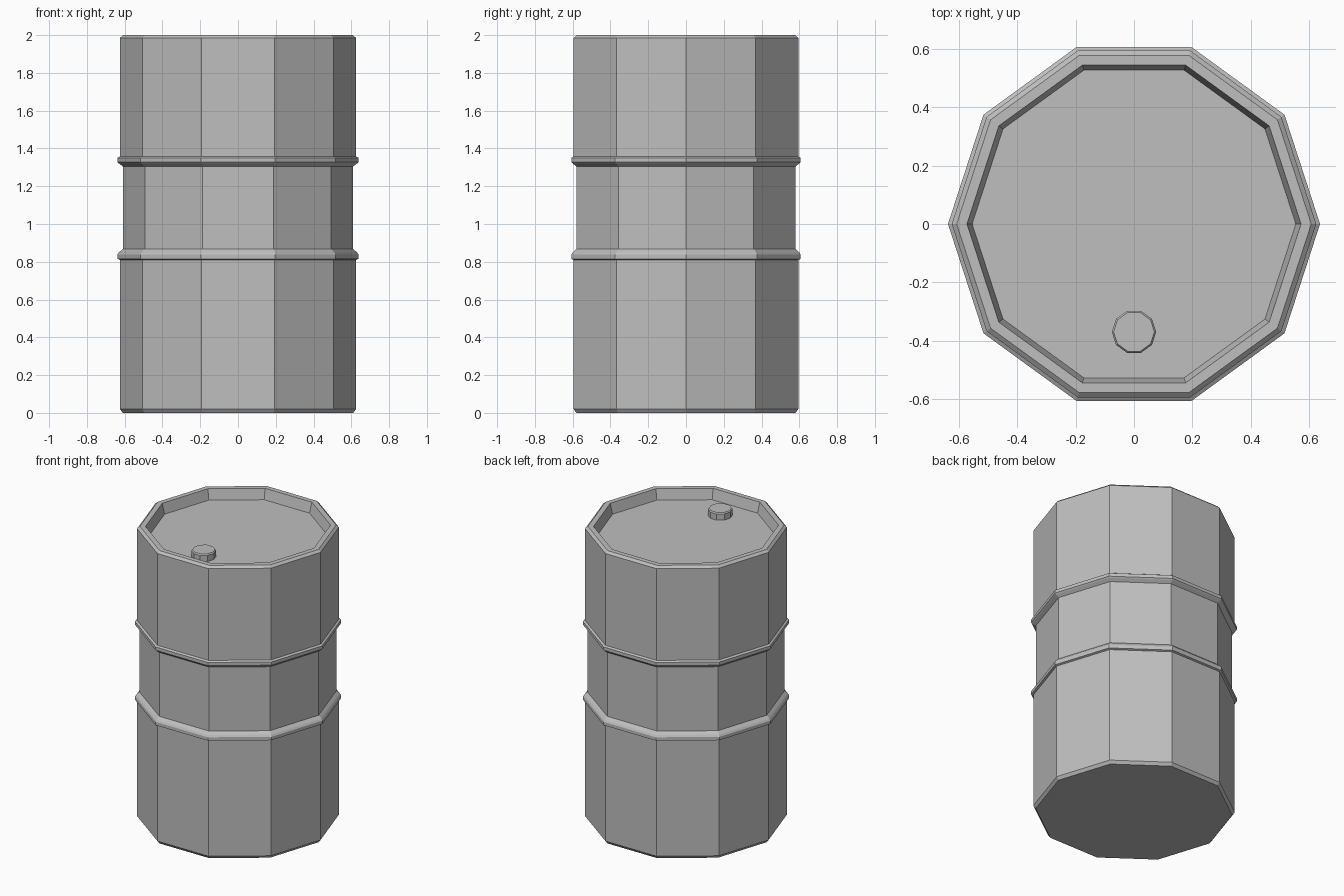
import bpy
import math

cube = bpy.data.objects.get("Cube")
if cube:
    bpy.data.objects.remove(cube, do_unlink=True)

SIDES = 10

steel = bpy.data.materials.new("grey_steel")
steel.use_nodes = True
GREY = (0.52, 0.52, 0.52, 1)
steel.diffuse_color = GREY
steel.node_tree.nodes["Principled BSDF"].inputs["Base Color"].default_value = GREY


def lathe(name, profile, centre=(0, 0, 0)):
    """Turn a (radius, height) profile, bottom to top, into a closed ten-sided solid."""
    verts = []
    for radius, z in profile:
        for i in range(SIDES):
            a = math.tau * i / SIDES
            verts.append((radius * math.cos(a), radius * math.sin(a), z))
    faces = [tuple(reversed(range(SIDES)))]
    for row in range(len(profile) - 1):
        low, high = row * SIDES, (row + 1) * SIDES
        for i in range(SIDES):
            j = (i + 1) % SIDES
            faces.append((low + i, low + j, high + j, high + i))
    last = (len(profile) - 1) * SIDES
    faces.append(tuple(range(last, last + SIDES)))
    mesh = bpy.data.meshes.new(name)
    mesh.from_pydata(verts, [], faces)
    mesh.materials.append(steel)
    obj = bpy.data.objects.new(name, mesh)
    obj.location = centre
    bpy.context.collection.objects.link(obj)
    return obj


# Drum shell: base bevel, two rolling hoops, slim waist, rim and sunken lid
BODY, WAIST, HOOP = 0.625, 0.61, 0.638
lathe("drum_body", [
    (0.61, 0), (BODY, 0.02),
    (BODY, 0.81), (HOOP, 0.815), (HOOP, 0.838), (0.63, 0.85), (WAIST, 0.868),
    (WAIST, 1.305), (0.63, 1.32), (HOOP, 1.328), (HOOP, 1.35), (BODY, 1.358),
    (BODY, 1.985), (0.608, 2), (0.573, 2), (0.555, 1.93),
])

# Filler cap near the front of the lid
lathe("filler_cap", [(0.076, 0), (0.076, 0.042), (0.07, 0.05)], (0, -0.37, 1.93))
